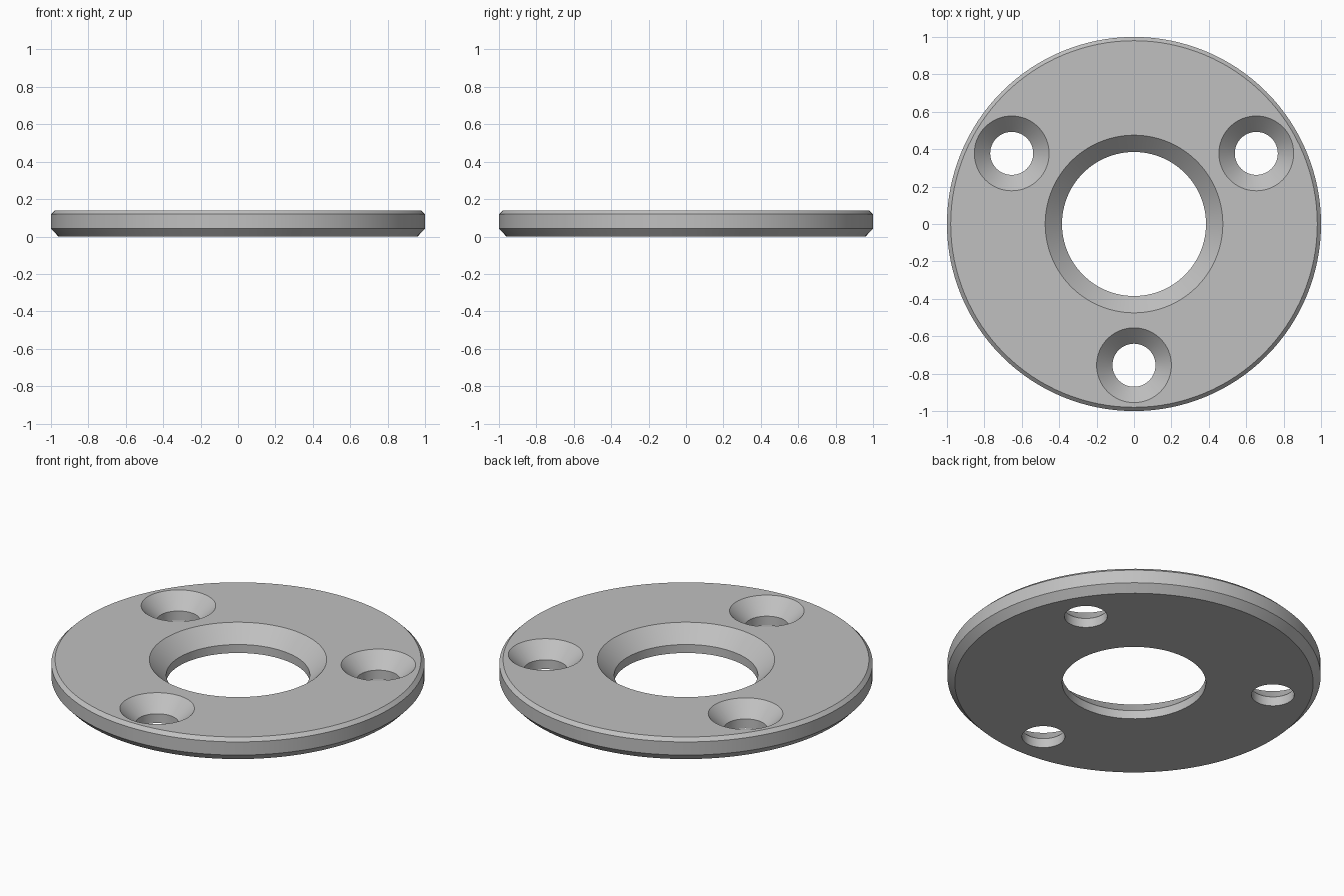
import bpy, bmesh
from math import cos, sin, pi, radians

cube = bpy.data.objects.get("Cube")
if cube:
    bpy.data.objects.remove(cube, do_unlink=True)

HEIGHT = 0.14

grey = bpy.data.materials.new("plain grey")
grey.use_nodes = True
colour = (0.53, 0.53, 0.53, 1)
grey.diffuse_color = colour
grey.node_tree.nodes["Principled BSDF"].inputs["Base Color"].default_value = colour


def turned_solid(name, profile, sides, x=0, y=0):
    """Turn a (radius, z) profile, listed from the bottom up, into a capped solid."""
    bm = bmesh.new()
    rings = [[bm.verts.new((r * cos(2 * pi * i / sides), r * sin(2 * pi * i / sides), z))
              for i in range(sides)] for r, z in profile]
    for low, high in zip(rings, rings[1:]):
        for i in range(sides):
            j = (i + 1) % sides
            bm.faces.new((low[i], low[j], high[j], high[i]))
    bm.faces.new(rings[0][::-1])
    bm.faces.new(rings[-1])
    mesh = bpy.data.meshes.new(name)
    bm.to_mesh(mesh)
    bm.free()
    mesh.materials.append(grey)
    obj = bpy.data.objects.new(name, mesh)
    obj.location = (x, y, 0)
    bpy.context.collection.objects.link(obj)
    return obj


def countersunk_cutter(name, hole, rim, sides, x=0, y=0):
    """Straight bore opening at 45 degrees to a wider rim at the top face."""
    spare = 0.05
    profile = [(hole, -spare), (hole, HEIGHT - (rim - hole)), (rim + spare, HEIGHT + spare)]
    cutter = turned_solid(name, profile, sides, x, y)
    cutter.hide_render = True
    return cutter


# Disc with a small top chamfer and a larger bottom chamfer
disc = turned_solid("flange_disc", [(0.96, 0), (1, 0.042), (1, 0.12), (0.98, HEIGHT)], 128)

# Centre bore and three screw holes
cutters = [countersunk_cutter("centre_bore_cutter", 0.385, 0.475, 96)]
for n in range(3):
    angle = radians(-90 + 120 * n)
    cutters.append(countersunk_cutter(f"screw_hole_cutter_{n + 1}", 0.115, 0.2, 64,
                                      0.755 * cos(angle), 0.755 * sin(angle)))

bpy.ops.object.select_all(action="DESELECT")
disc.select_set(True)
bpy.context.view_layer.objects.active = disc
for cutter in cutters:
    cut = disc.modifiers.new(cutter.name, "BOOLEAN")
    cut.operation = "DIFFERENCE"
    cut.solver = "EXACT"
    cut.object = cutter
    bpy.ops.object.modifier_apply(modifier=cut.name)
    bpy.data.objects.remove(cutter, do_unlink=True)

# Smooth round walls, crisp chamfer edges
bpy.ops.object.shade_smooth_by_angle(angle=radians(20))
